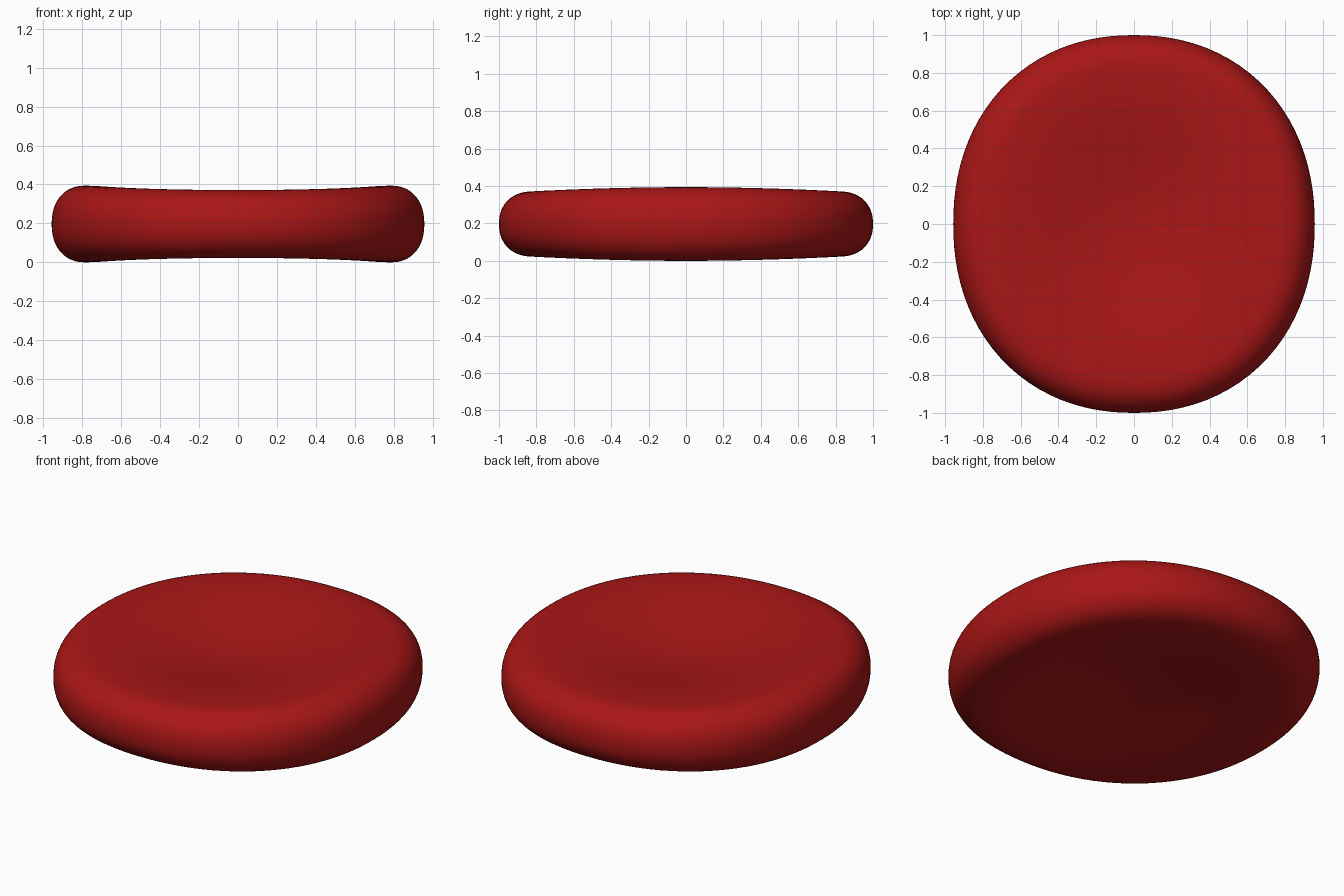
import bpy, bmesh
from math import sin, cos, pi

if "Cube" in bpy.data.objects:
    bpy.data.objects.remove(bpy.data.objects["Cube"])

SEG, DIMPLE, EDGE = 96, 14, 14
HALF_X, HALF_Y, MID_Z = 0.957, 1.0, 0.197
POWER = 2.15          # slightly squared oval outline
CREST = 0.82          # rim crest, as a fraction of the outline radius
CENTRE = 0.085        # half thickness at the middle of the dimple


def outline(a):
    k = (abs(cos(a) / HALF_X) ** POWER + abs(sin(a) / HALF_Y) ** POWER) ** (-1 / POWER)
    return k * cos(a), k * sin(a)


def rim_height(a):
    return 0.1855 + 0.0115 * cos(2 * a)


# Upper half profile: (radius fraction, blend to rim height, centre weight)
profile = []
for i in range(1, DIMPLE + 1):
    t = i / DIMPLE
    w = 0.5 + 0.5 * cos(pi * t)
    profile.append((CREST * t, 1 - w, w))
for i in range(1, EDGE + 1):
    u = pi / 2 * i / EDGE
    profile.append((CREST + (1 - CREST) * sin(u) ** 0.9, max(cos(u), 0) ** 0.9, 0))

# Mirror the profile to the underside, sharing the equator
rows = [(r, h, c, 1) for r, h, c in profile]
rows += [(r, h, c, -1) for r, h, c in reversed(profile[:-1])]

bm = bmesh.new()
top = bm.verts.new((0, 0, MID_Z + CENTRE))
bottom = bm.verts.new((0, 0, MID_Z - CENTRE))
rings = []
for r, h, c, side in rows:
    ring = []
    for j in range(SEG):
        a = 2 * pi * j / SEG
        x, y = outline(a)
        z = MID_Z + side * (h * rim_height(a) + c * CENTRE)
        ring.append(bm.verts.new((r * x, r * y, z)))
    rings.append(ring)

# Skin the rings and close both dimples
for j in range(SEG):
    k = (j + 1) % SEG
    bm.faces.new((top, rings[0][j], rings[0][k]))
    bm.faces.new((bottom, rings[-1][k], rings[-1][j]))
    for p, q in zip(rings, rings[1:]):
        bm.faces.new((p[j], q[j], q[k], p[k]))
bmesh.ops.recalc_face_normals(bm, faces=bm.faces)
for f in bm.faces:
    f.smooth = True

mesh = bpy.data.meshes.new("biconcave_disc")
bm.to_mesh(mesh)
bm.free()
disc = bpy.data.objects.new("biconcave_disc", mesh)
bpy.context.collection.objects.link(disc)

# Deep red
red = bpy.data.materials.new("red")
red.diffuse_color = (0.4, 0.008, 0.008, 1)
red.use_nodes = True
red.node_tree.nodes["Principled BSDF"].inputs["Base Color"].default_value = red.diffuse_color
mesh.materials.append(red)
